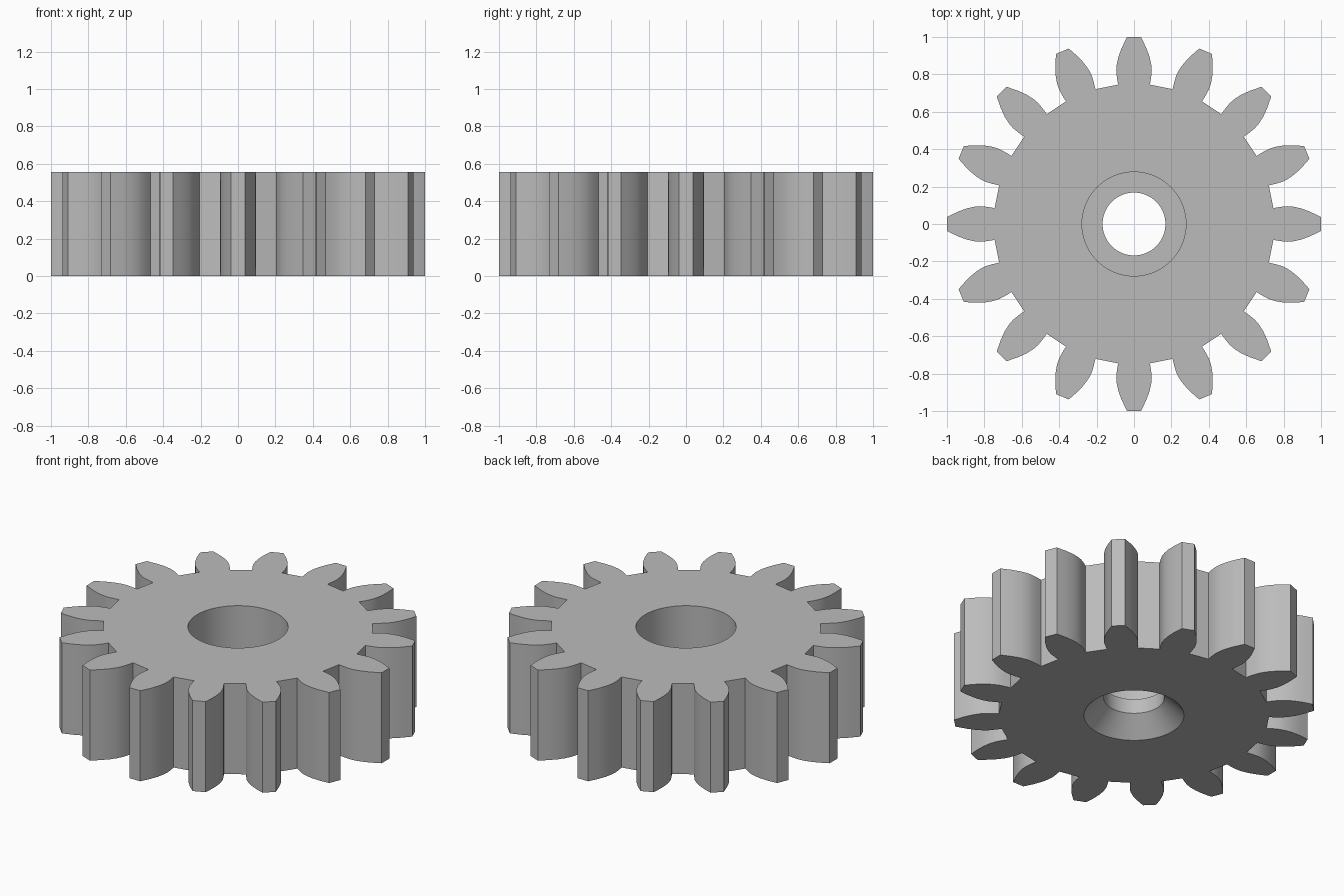
import bpy, bmesh, math

if "Cube" in bpy.data.objects:
    bpy.data.objects.remove(bpy.data.objects["Cube"], do_unlink=True)

TEETH = 16
HEIGHT = 0.555
BORE_SIDES = 64

# Right flank of one tooth, root to tip: (half width, distance from centre)
FLANK = [(0.085, 0.745), (0.091, 0.78), (0.095, 0.82), (0.092, 0.855),
         (0.083, 0.895), (0.065, 0.943), (0.037, 1.0)]
# Bore from bottom to top: countersink, narrow shaft hole, wide counterbore
BORE = [(0.278, 0.0), (0.168, 0.11), (0.168, 0.2), (0.278, 0.2), (0.278, HEIGHT)]


def add_ring(bm, points, z):
    return [bm.verts.new((x, y, z)) for x, y in points]


def join_rings(bm, lower, upper):
    n = len(lower)
    for i in range(n):
        j = (i + 1) % n
        bm.faces.new((lower[i], lower[j], upper[j], upper[i]))


def ring_edges(bm, ring):
    return [bm.edges.get((ring[i - 1], ring[i])) for i in range(len(ring))]


# Tooth outline repeated around the centre
tooth = FLANK + [(-w, r) for w, r in reversed(FLANK)]
outline = []
for k in range(TEETH):
    a = math.tau * k / TEETH
    c, s = math.cos(a), math.sin(a)
    outline += [(x * c - y * s, x * s + y * c) for x, y in tooth]

bm = bmesh.new()

# Toothed outer wall
outer = [add_ring(bm, outline, z) for z in (0, HEIGHT)]
join_rings(bm, *outer)

# Stepped bore
angles = [math.tau * i / BORE_SIDES for i in range(BORE_SIDES)]
inner = [add_ring(bm, [(r * math.cos(a), r * math.sin(a)) for a in angles], z)
         for r, z in BORE]
for low, high in zip(inner, inner[1:]):
    join_rings(bm, low, high)

# Flat top and bottom faces
for rim, hole in ((outer[0], inner[0]), (outer[1], inner[-1])):
    bmesh.ops.triangle_fill(bm, use_beauty=True,
                            edges=ring_edges(bm, rim) + ring_edges(bm, hole))
bmesh.ops.recalc_face_normals(bm, faces=bm.faces[:])

mesh = bpy.data.meshes.new("spur_gear")
bm.to_mesh(mesh)
bm.free()
gear = bpy.data.objects.new("spur_gear", mesh)
bpy.context.collection.objects.link(gear)

# Plain grey material
GREY = (0.5, 0.5, 0.5, 1)
mat = bpy.data.materials.new("plain_grey")
mat.use_nodes = True
mat.diffuse_color = GREY
mat.node_tree.nodes["Principled BSDF"].inputs["Base Color"].default_value = GREY
mesh.materials.append(mat)

# Smooth flanks and bore, crisp edges
bpy.ops.object.select_all(action="DESELECT")
gear.select_set(True)
bpy.context.view_layer.objects.active = gear
bpy.ops.object.shade_smooth_by_angle(angle=math.radians(25))
